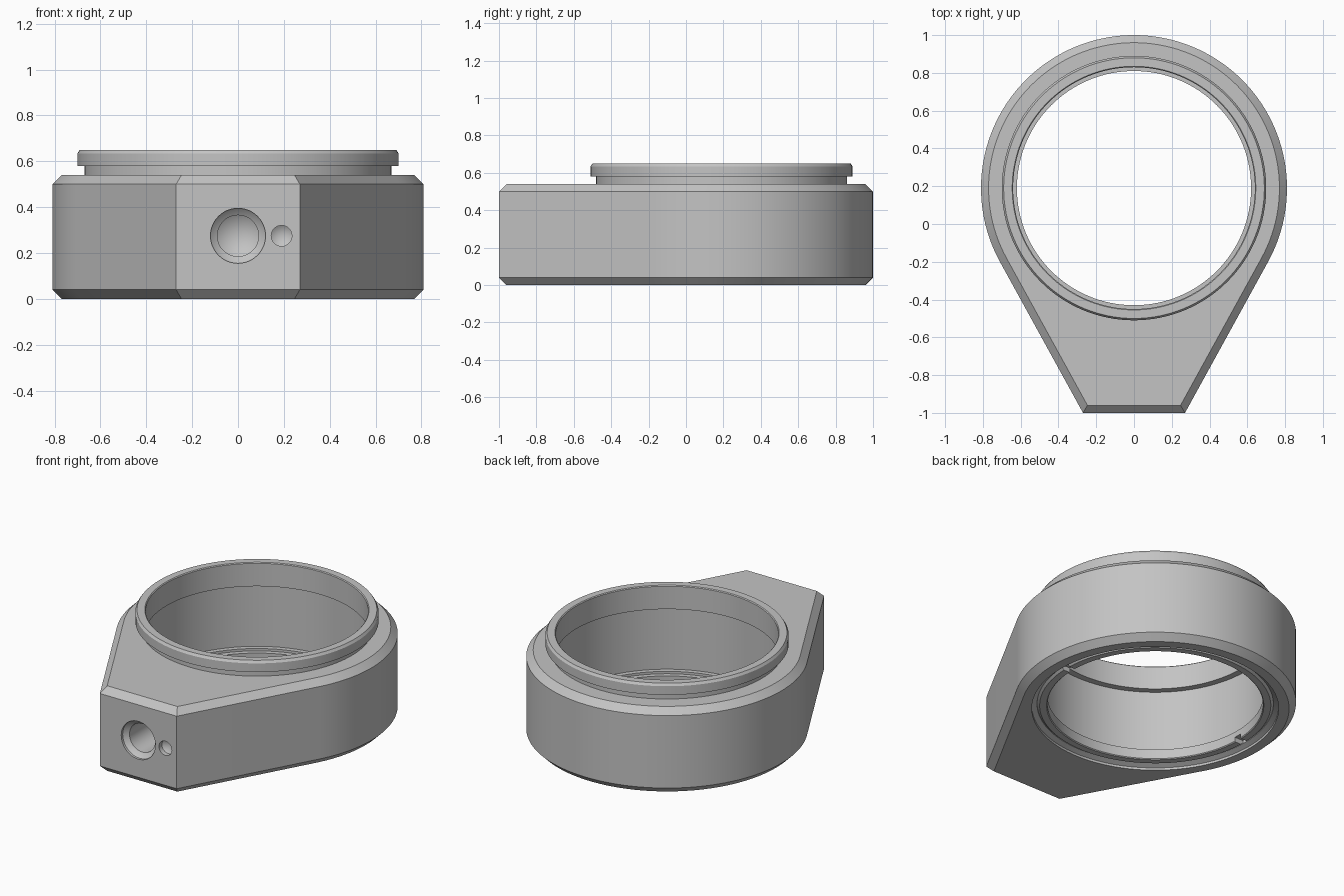
import bpy, bmesh
from math import sin, cos, pi, atan2, acos, hypot, radians
from mathutils import Matrix

if "Cube" in bpy.data.objects:
    bpy.data.objects.remove(bpy.data.objects["Cube"])

CY, R = 0.19, 0.81          # ring centre and outer radius
HALF, FRONT = 0.27, -1.0    # flat front pad
HEIGHT, CH = 0.54, 0.04     # body height and chamfer
SEG = 128

metal = bpy.data.materials.new("plain grey metal")
metal.use_nodes = True
GREY = (0.55, 0.55, 0.55, 1)
metal.diffuse_color = GREY
metal.node_tree.nodes["Principled BSDF"].inputs["Base Color"].default_value = GREY


def finish(name, bm):
    bmesh.ops.remove_doubles(bm, verts=bm.verts, dist=1e-5)
    bmesh.ops.recalc_face_normals(bm, faces=bm.faces)
    mesh = bpy.data.meshes.new(name)
    bm.to_mesh(mesh)
    bm.free()
    mesh.materials.append(metal)
    ob = bpy.data.objects.new(name, mesh)
    bpy.context.collection.objects.link(ob)
    return ob


def lathe(name, profile, matrix, seg=SEG):
    """Spin a closed (radius, height) profile about local z."""
    bm = bmesh.new()
    rings = [[bm.verts.new((r * cos(2 * pi * i / seg), r * sin(2 * pi * i / seg), z))
              for i in range(seg)] for r, z in profile]
    bmesh.ops.remove_doubles(bm, verts=[], dist=1e-5)
    for k in range(len(rings)):
        a, b = rings[k], rings[(k + 1) % len(rings)]
        ra, rb = profile[k][0], profile[(k + 1) % len(rings)][0]
        if ra == 0 and rb == 0:
            continue
        for i in range(seg):
            j = (i + 1) % seg
            if ra == 0:
                bm.faces.new((a[i], b[j], b[i]))
            elif rb == 0:
                bm.faces.new((a[i], a[j], b[i]))
            else:
                bm.faces.new((a[i], a[j], b[j], b[i]))
    loose = [v for v in bm.verts if not v.link_faces]
    bmesh.ops.delete(bm, geom=loose, context='VERTS')
    bm.transform(matrix)
    return finish(name, bm)


def cut(ob, cutter):
    mod = ob.modifiers.new("cut", 'BOOLEAN')
    mod.operation, mod.solver, mod.object = 'DIFFERENCE', 'EXACT', cutter
    bpy.ops.object.select_all(action='DESELECT')
    bpy.context.view_layer.objects.active = ob
    ob.select_set(True)
    bpy.ops.object.modifier_apply(modifier=mod.name)
    bpy.data.objects.remove(cutter)


# Teardrop outline: a round back joined by tangents to the flat front
dy = FRONT - CY
tangent = atan2(dy, HALF) + acos(R / hypot(HALF, dy))


def outline(inset):
    r, y = R - inset, FRONT + inset
    x = (r - sin(tangent) * (y - CY)) / cos(tangent)
    span = pi - 2 * tangent
    arc = [(r * cos(tangent + span * i / 96), CY + r * sin(tangent + span * i / 96))
           for i in range(97)]
    return arc + [(-x, y), (x, y)]


# Body with chamfered top and bottom edges
bm = bmesh.new()
levels = [(CH, 0), (0, CH), (0, HEIGHT - CH), (CH, HEIGHT)]
loops = [[bm.verts.new((x, y, z)) for x, y in outline(inset)] for inset, z in levels]
for low, high in zip(loops, loops[1:]):
    for i in range(len(low)):
        j = (i + 1) % len(low)
        bm.faces.new((low[i], low[j], high[j], high[i]))
bm.faces.new(loops[0][::-1])
bm.faces.new(loops[-1])
body = finish("clamp_body", bm)

# Stepped bore, wider below the shoulder
centre = Matrix.Translation((0, CY, 0))
cut(body, lathe("bore_cutter", [
    (0, -0.1), (0.71, -0.1), (0.71, 0.015), (0.68, 0.03), (0.68, 0.5),
    (0.64, 0.5), (0.64, 0.7), (0, 0.7)], centre))

# Drilled holes in the flat front, each ending in a cone
for x, profile in [
        (0, [(0, -0.1), (0.12, -0.1), (0.12, 0.015), (0.105, 0.03),
             (0.09, 0.04), (0.09, 0.25), (0, 0.31)]),
        (0.19, [(0, -0.1), (0.045, -0.1), (0.045, 0.03), (0, 0.06)])]:
    place = Matrix.Translation((x, FRONT, 0.275)) @ Matrix.Rotation(radians(-90), 4, 'X')
    cut(body, lathe("drill_cutter", profile, place, 48))

# Raised collar with an undercut neck
collar = lathe("top_collar", [
    (0.64, HEIGHT), (0.67, HEIGHT), (0.67, 0.58), (0.70, 0.58), (0.70, 0.635),
    (0.69, 0.65), (0.645, 0.65), (0.64, 0.645)], centre)

# Retaining ring in the bottom of the bore, with two spanner slots
ring = lathe("retaining_ring", [
    (0.625, 0.02), (0.665, 0.02), (0.68, 0.035), (0.68, 0.1), (0.65, 0.1),
    (0.65, 0.085), (0.62, 0.085), (0.62, 0.025)], centre)
for side in (-1, 1):
    bm = bmesh.new()
    bmesh.ops.create_cube(bm, size=1)
    bm.transform(Matrix.Translation((side * 0.65, CY, 0.02)) @ Matrix.Diagonal((0.1, 0.05, 0.06, 1)))
    cut(ring, finish("slot_cutter", bm))

# Smooth round walls, crisp edges
bpy.ops.object.select_all(action='DESELECT')
for ob in (body, collar, ring):
    ob.select_set(True)
bpy.context.view_layer.objects.active = body
bpy.ops.object.shade_smooth_by_angle(angle=radians(25))
